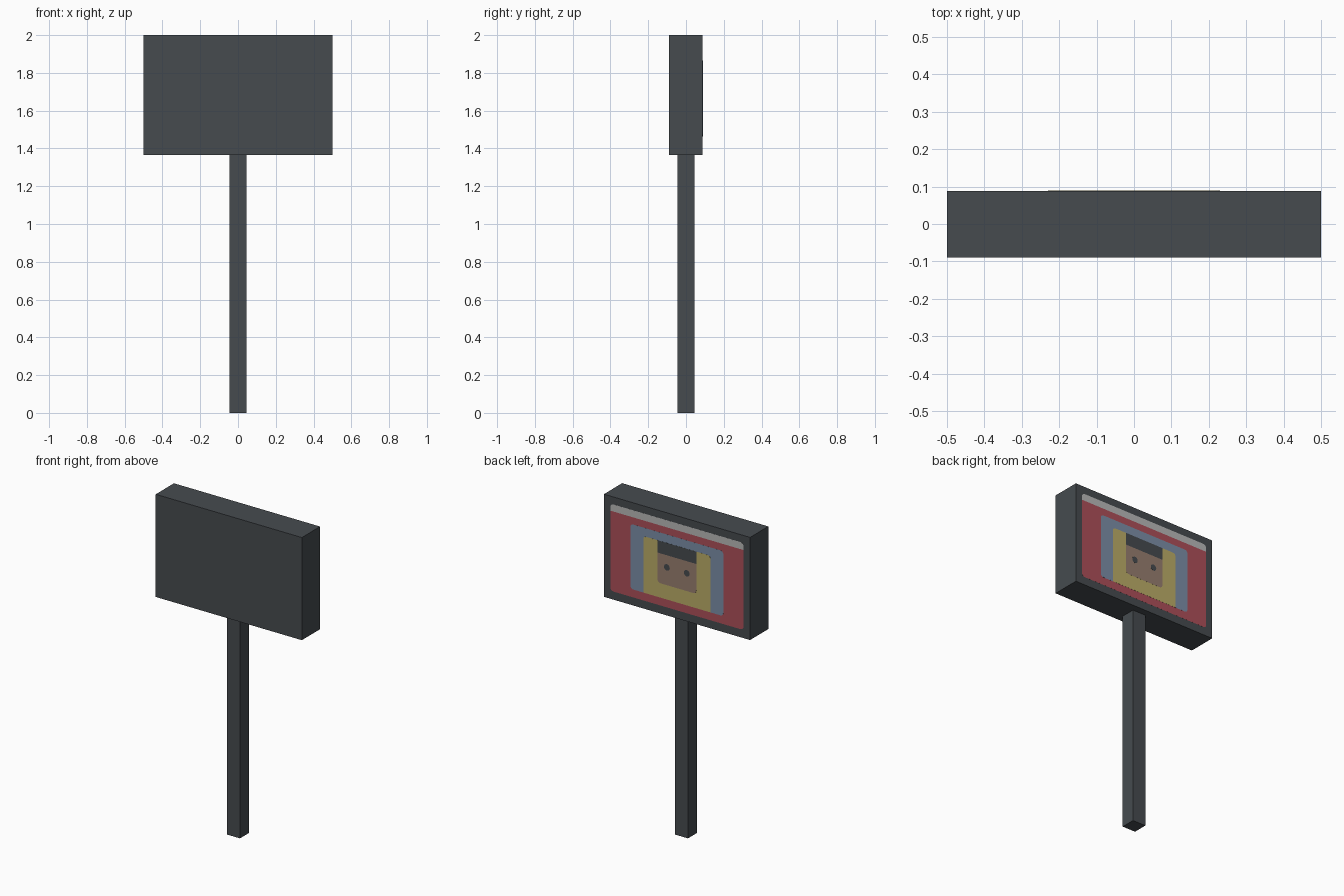
import bpy, bmesh, math

if "Cube" in bpy.data.objects:
    bpy.data.objects.remove(bpy.data.objects["Cube"])


def srgb(r, g, b):
    lin = lambda c: c / 12.92 if c <= 0.04045 else ((c + 0.055) / 1.055) ** 2.4
    return [lin(v / 255) for v in (r, g, b)] + [1.0]


def material(name, *rgb):
    m = bpy.data.materials.new(name)
    m.diffuse_color = srgb(*rgb)
    m.use_nodes = True
    m.node_tree.nodes["Principled BSDF"].inputs["Base Color"].default_value = m.diffuse_color
    return m


DARK = material("charcoal", 70, 75, 79)
WHITE = material("light grey", 186, 186, 185)
RED = material("muted red", 174, 80, 90)
BLUE = material("slate blue", 125, 143, 168)
YELLOW = material("mustard", 188, 173, 104)
TAN = material("tan", 152, 127, 112)


def finish(name, bm, mat):
    bmesh.ops.recalc_face_normals(bm, faces=bm.faces)
    me = bpy.data.meshes.new(name)
    bm.to_mesh(me)
    bm.free()
    me.materials.append(mat)
    bpy.context.collection.objects.link(bpy.data.objects.new(name, me))


def box(name, lo, hi, mat):
    bm = bmesh.new()
    bmesh.ops.create_cube(bm, size=1)
    for v in bm.verts:
        v.co = [lo[i] if v.co[i] < 0 else hi[i] for i in range(3)]
    finish(name, bm, mat)


BACK = 0.088      # back surface of the board
STEP = 0.0004     # each painted layer sits slightly above the last


def plate(name, outline, layer, mat):
    """Thin plate on the back of the board from an (x, z) outline."""
    bm = bmesh.new()
    face = bm.faces.new([bm.verts.new((x, BACK, z)) for x, z in outline])
    ext = bmesh.ops.extrude_face_region(bm, geom=[face], use_keep_orig=True)
    for g in ext["geom"]:
        if isinstance(g, bmesh.types.BMVert):
            g.co.y += layer * STEP
    finish(name, bm, mat)


def rounded(hw, z0, z1, r_bottom=0.0, r_top=0.0):
    """Symmetric rectangle with optional rounded bottom and top corners."""
    pts = []
    for sx, z, r, sz, a0 in ((1, z0, r_bottom, 1, -90), (1, z1, r_top, -1, 0),
                             (-1, z1, r_top, -1, 90), (-1, z0, r_bottom, 1, 180)):
        if r == 0:
            pts.append((sx * hw, z))
            continue
        for i in range(5):
            a = math.radians(a0 + 22.5 * i)
            pts.append((sx * (hw - r) + r * math.cos(a), z + sz * r + r * math.sin(a)))
    return pts


def disc(cx, cz, r, n=16):
    return [(cx + r * math.cos(2 * math.pi * i / n), cz + r * math.sin(2 * math.pi * i / n))
            for i in range(n)]


# Post and board
box("post", (-0.045, -0.045, 0), (0.045, 0.045, 1.365), DARK)
box("board", (-0.5, -0.09, 1.365), (0.5, BACK, 2), DARK)

# Painted panel layers
plate("red_panel", rounded(0.455, 1.415, 1.91, 0.02), 1, RED)
plate("header_stripe", rounded(0.455, 1.91, 1.954, 0, 0.02), 1, WHITE)
plate("blue_panel", rounded(0.318, 1.464, 1.866, 0.02, 0.02), 2, BLUE)
plate("yellow_panel", rounded(0.23, 1.464, 1.814, 0, 0.02), 3, YELLOW)

# Portrait
plate("face", rounded(0.133, 1.553, 1.738, 0.02), 4, TAN)
plate("hair", rounded(0.133, 1.738, 1.814), 4, DARK)
for side, s in (("left", 1), ("right", -1)):
    plate(side + "_eye", disc(s * 0.068, 1.663, 0.02), 5, DARK)
